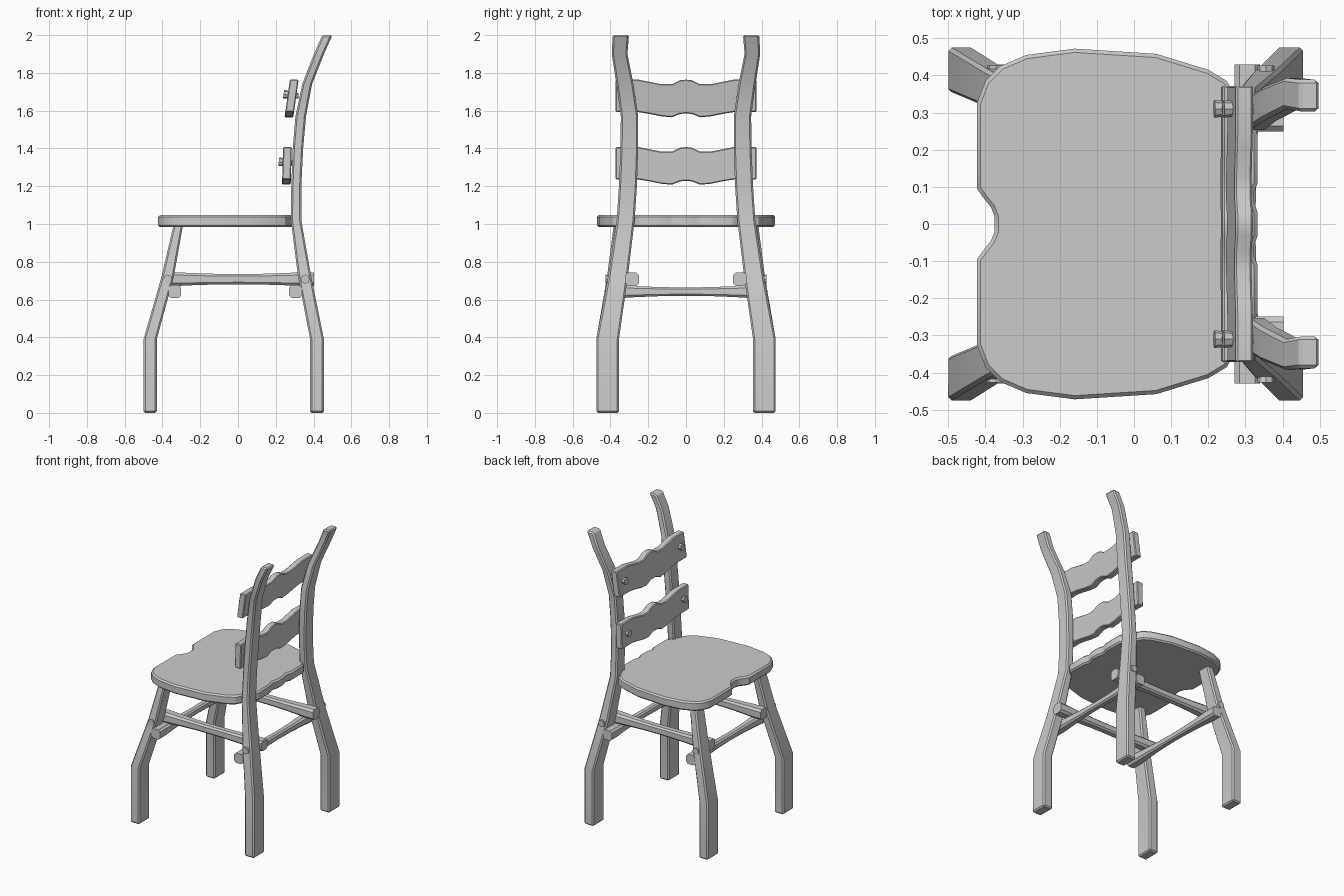
import bpy, bmesh, math
from mathutils import Vector, Matrix

if "Cube" in bpy.data.objects:
    bpy.data.objects.remove(bpy.data.objects["Cube"])


def finish(bm, name, bevel=0.0, angle=30):
    bmesh.ops.recalc_face_normals(bm, faces=bm.faces)
    if bevel:
        edges = [e for e in bm.edges if e.calc_face_angle(0) > math.radians(40)]
        bmesh.ops.bevel(bm, geom=edges, offset=bevel, segments=1,
                        affect='EDGES', profile=0.5)
    me = bpy.data.meshes.new(name)
    bm.to_mesh(me)
    bm.free()
    ob = bpy.data.objects.new(name, me)
    bpy.context.collection.objects.link(ob)
    bpy.ops.object.select_all(action='DESELECT')
    ob.select_set(True)
    bpy.context.view_layer.objects.active = ob
    bpy.ops.object.shade_smooth_by_angle(angle=math.radians(angle))
    return ob


def loft(name, rings, bevel):
    bm = bmesh.new()
    vs = [[bm.verts.new(p) for p in r] for r in rings]
    n = len(vs[0])
    for a, b in zip(vs, vs[1:]):
        for i in range(n):
            bm.faces.new((a[i], a[(i + 1) % n], b[(i + 1) % n], b[i]))
    bm.faces.new(vs[0][::-1])
    bm.faces.new(vs[-1])
    return finish(bm, name, bevel)


def leg(name, keys, side):
    # keys: z, x min, x max, inner y, outer y
    loft(name, [[(x0, side * y0, z), (x1, side * y0, z),
                 (x1, side * y1, z), (x0, side * y1, z)]
                for z, x0, x1, y0, y1 in keys], 0.009)


def stretcher(name, a, b, r_end, r_mid, axis):
    # chamfered square bar, slimmer in the middle
    a, b = Vector(a), Vector(b)
    shape = [(1, .6), (.6, 1), (-.6, 1), (-1, .6),
             (-1, -.6), (-.6, -1), (.6, -1), (1, -.6)]
    rings = []
    for t in (0, .1, .2, .35, .5, .65, .8, .9, 1):
        r = r_mid + (r_end - r_mid) * min(1, abs(2 * t - 1) * 1.25) ** 2
        c = a.lerp(b, t)
        rings.append([c + (Vector((0, u * r, v * r)) if axis == 'x'
                           else Vector((u * r, 0, v * r))) for u, v in shape])
    loft(name, rings, 0)


def peg(name, start, end, r1=0.014, r2=0.024):
    s, e = Vector(start), Vector(end)
    bm = bmesh.new()
    rot = (e - s).to_track_quat('Z', 'Y').to_matrix().to_4x4()
    bmesh.ops.create_cone(bm, cap_ends=True, segments=8, radius1=r1, radius2=r2,
                          depth=(e - s).length,
                          matrix=Matrix.Translation((s + e) / 2) @ rot)
    finish(bm, name)


# Seat: half outline from front notch to back, mirrored across y
half = [(-.375, .02), (-.385, .045), (-.405, .07), (-.423, .095), (-.423, .325),
        (-.40, .385), (-.36, .425), (-.29, .455), (-.16, .472), (.06, .458),
        (.2, .415), (.25, .385), (.272, .345), (.3, .28), (.333, .25),
        (.333, .11), (.318, .075), (.333, .03)]
outline = half + [(x, -y) for x, y in reversed(half)]
loft("seat", [[(x, y, z) for x, y in outline] for z in (.983, 1.047)], 0.01)

# Legs, the back pair continuing up as the back posts
front_keys = [(0, -.5, -.43, .355, .475), (.39, -.5, -.43, .355, .475),
              (.72, -.405, -.34, .315, .418), (1.0, -.34, -.29, .29, .382)]
back_keys = [(0, .382, .455, .355, .475), (.39, .382, .455, .355, .475),
             (.72, .318, .388, .308, .412), (1.02, .28, .335, .272, .367),
             (1.2, .282, .335, .26, .355), (1.4, .29, .345, .253, .347),
             (1.57, .304, .36, .253, .345), (1.74, .34, .392, .278, .368),
             (1.9, .402, .455, .31, .393), (2.0, .446, .5, .302, .388)]
for s, tag in ((1, "left"), (-1, "right")):
    leg("front_leg_" + tag, front_keys, s)
    leg("back_leg_" + tag, back_keys, s)
    # Side stretcher with its locking pegs
    stretcher("side_stretcher_" + tag, (-.40, s * .285, .708),
              (.403, s * .285, .708), .036, .027, 'x')
    for x in (-.372, .355):
        peg("stretcher_peg_" + tag, (x, s * .3, .708), (x, s * .427, .708), .01)

# Front and back cross stretchers
for name, x in (("front_stretcher", -.335), ("back_stretcher", .305)):
    stretcher(name, (x, -.43, .642), (x, .43, .642), .034, .022, 'y')

# Back slats: wavy profile (y, top offset, bottom offset), leaning slightly
wave = [(0, .097, -.082), (.03, .095, -.084), (.075, .073, -.102),
        (.13, .073, -.097), (.2, .087, -.083), (.25, .097, -.075), (.372, .097, -.075)]
full = [(-y, t, b) for y, t, b in reversed(wave[1:])] + wave
for name, x, z, lean in (("lower_slat", .236, 1.31, .03), ("upper_slat", .261, 1.667, .14)):
    prof = [(y, t) for y, t, b in full] + [(y, b) for y, t, b in reversed(full)]
    loft(name, [[(x + dx + h * lean, y, z + h) for y, h in prof]
                for dx in (0, .046)], 0.005)
    for s in (1, -1):
        peg(name + "_peg", (x + .06, s * .31, z + .01), (x - .02, s * .31, z + .02))
